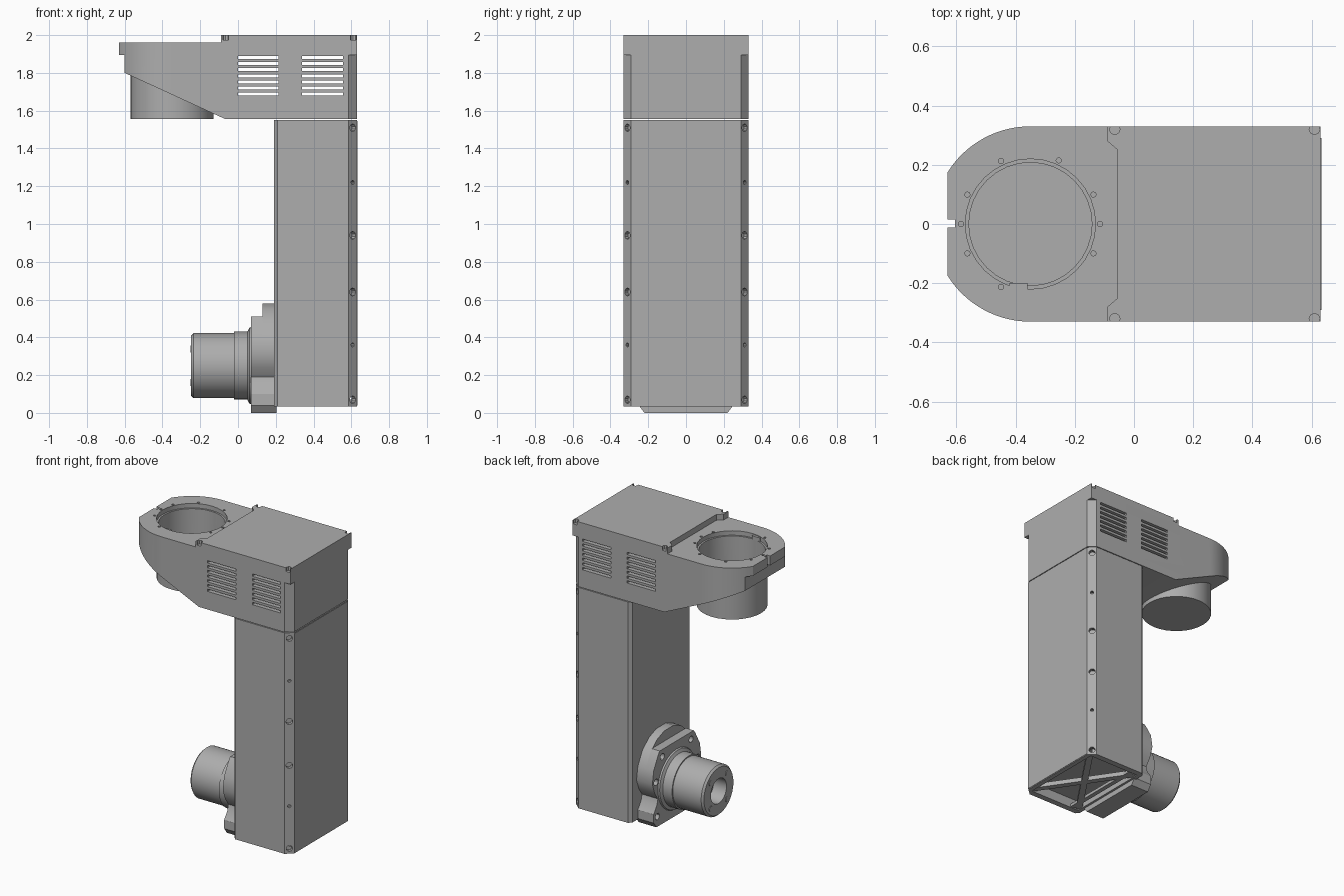
import bpy, bmesh, math
from mathutils import Vector, Matrix

cube = bpy.data.objects.get("Cube")
if cube:
    bpy.data.objects.remove(cube, do_unlink=True)

grey = bpy.data.materials.new("machine_grey")
grey.use_nodes = True
colour = (0.42, 0.42, 0.42, 1)
grey.diffuse_color = colour
grey.node_tree.nodes["Principled BSDF"].inputs["Base Color"].default_value = colour


def finish(name, bm, smooth=False):
    bmesh.ops.recalc_face_normals(bm, faces=bm.faces)
    mesh = bpy.data.meshes.new(name)
    bm.to_mesh(mesh)
    bm.free()
    mesh.materials.append(grey)
    ob = bpy.data.objects.new(name, mesh)
    bpy.context.collection.objects.link(ob)
    if smooth:
        shade(ob)
    return ob


def shade(ob):
    bpy.ops.object.select_all(action="DESELECT")
    ob.select_set(True)
    bpy.context.view_layer.objects.active = ob
    bpy.ops.object.shade_smooth_by_angle(angle=math.radians(30))


def add_prism(bm, outline, lo, hi, axis="z"):
    """Extrude a flat outline: (x, y) along z, (x, z) along y or (y, z) along x."""
    place = {"z": lambda a, b, c: (a, b, c), "y": lambda a, b, c: (a, c, b),
             "x": lambda a, b, c: (c, a, b)}[axis]
    rings = [[bm.verts.new(place(a, b, c)) for a, b in outline] for c in (lo, hi)]
    bm.faces.new(rings[0])
    bm.faces.new(rings[1])
    n = len(outline)
    for i in range(n):
        j = (i + 1) % n
        bm.faces.new((rings[0][i], rings[0][j], rings[1][j], rings[1][i]))


def prism(name, outline, lo, hi, axis="z", smooth=False):
    bm = bmesh.new()
    add_prism(bm, outline, lo, hi, axis)
    return finish(name, bm, smooth)


def rect(a0, a1, b0, b1):
    return [(a0, b0), (a1, b0), (a1, b1), (a0, b1)]


def add_rod(bm, centre, direction, radius, length, sides=10):
    turn = Vector(direction).to_track_quat("Z", "Y").to_matrix().to_4x4()
    bmesh.ops.create_cone(bm, cap_ends=True, segments=sides, radius1=radius, radius2=radius,
                          depth=length, matrix=Matrix.Translation(centre) @ turn)


def circle(cx, cy, r, sides=32):
    return [(cx + r * math.cos(math.tau * i / sides), cy + r * math.sin(math.tau * i / sides))
            for i in range(sides)]


def lathe_x(name, profile, cz, sides=32):
    """Spin (x, radius) points round a horizontal axis at height cz."""
    bm = bmesh.new()
    pts = [bm.verts.new((x, 0, cz + r)) for x, r in profile]
    edges = [bm.edges.new(p) for p in zip(pts, pts[1:])]
    bmesh.ops.spin(bm, geom=pts + edges, cent=(0, 0, cz), axis=(1, 0, 0),
                   angle=math.tau, steps=sides)
    bmesh.ops.remove_doubles(bm, verts=bm.verts, dist=1e-4)
    return finish(name, bm, True)


def cut(ob, cutters):
    for c in cutters:
        mod = ob.modifiers.new("cut", "BOOLEAN")
        mod.operation, mod.solver, mod.object = "DIFFERENCE", "EXACT", c
        bpy.context.view_layer.objects.active = ob
        bpy.ops.object.modifier_apply(modifier=mod.name)


W, BACK = 0.33, 0.63       # half width, rear face
HX, HR = -0.35, 0.22       # centre and radius of the round socket
chamfer = [(BACK - 0.045, -W), (BACK, -W + 0.04), (BACK, W - 0.04), (BACK - 0.045, W)]

# Column with bevelled corners and a hollow base
column = prism("column", [(0.21, -W)] + chamfer + [(0.21, W), (0.19, W - 0.02), (0.19, -W + 0.02)],
               0.035, 1.55)
recess = prism("base_cutter", rect(0.22, 0.6, -0.29, 0.29), 0, 0.10)

# Screw holes down the bevelled corners
bm = bmesh.new()
for z, r in ((1.51, 0.02), (1.22, 0.011), (0.94, 0.021), (0.64, 0.021), (0.36, 0.011), (0.07, 0.02)):
    for s in (-1, 1):
        add_rod(bm, (0.607, s * 0.31, z), (1, s, 0), r, 0.05)
screw_cut = finish("screw_cutter", bm)
cut(column, [recess, screw_cut])

# Crossed braces and bars in the base
for s in (-1, 1):
    bm = bmesh.new()
    a, b = Vector((0.22, -0.28 * s)), Vector((0.6, 0.28 * s))
    n = (b - a).orthogonal().normalized() * 0.02
    add_prism(bm, [a + n, a - n, b - n, b + n], 0.04, 0.07)
    finish("base_brace", bm)
prism("base_bar", rect(0.25, 0.28, -0.29, 0.29), 0.04, 0.06)

# Head: rounded nose, sloping underside, socket, vents
arc = []
end = math.acos((HX + 0.63) / W)
for i in range(17):
    t = math.pi / 2 - (math.pi / 2 - end) * i / 16
    arc.append((HX - W * math.cos(t), W * math.sin(t)))
nose = arc + [(x, -y) for x, y in reversed(arc)]
head = prism("head_body", nose + chamfer, 1.555, 1.895)
top = prism("head_rim", nose + rect(BACK, BACK, -W, W)[1:3], 1.895, 1.96)

slope = prism("slope_cutter", [(-0.8, 1.5), (-0.06, 1.5), (-0.06, 1.552), (-0.6, 1.80), (-0.8, 1.89)],
              -0.5, 0.5, "y")
under_lip = prism("lip_cutter", rect(-0.8, -0.60, 1.4, 1.895), -0.5, 0.5, "y")
socket = prism("socket_cutter", circle(HX, 0, 0.208), 1.58, 2.1)
ring = prism("ring_cutter", circle(HX, 0, HR), 1.93, 2.1)
notch = prism("notch_cutter", rect(-0.7, -0.605, -0.012, 0.016), 1.8, 2.1)
bm = bmesh.new()
for x0 in (0.0, 0.34):
    for i in range(7):
        z = 1.687 + i * 0.0325
        add_prism(bm, rect(x0, x0 + 0.215, z - 0.008, z + 0.008), -0.5, 0.5, "y")
vents = finish("vent_cutter", bm)
bm = bmesh.new()
for deg in (0, 25, 66, 115, 155, 180, 205, 245, 335):
    t = math.radians(deg)
    add_rod(bm, (HX + 0.235 * math.cos(t), 0.235 * math.sin(t), 1.96), (0, 0, 1), 0.009, 0.06, 8)
pins = finish("pin_cutter", bm)
cut(head, [under_lip, slope, socket, vents])
cut(top, [socket, ring, notch, pins])
for ob in (head, top):
    shade(ob)

# Cup hanging below the socket
cup = prism("socket_cup", circle(HX, 0, HR), 1.556, 1.90)
cut(cup, [socket])
shade(cup)
prism("socket_clip", rect(-0.42, -0.36, -0.25, -0.20), 1.93, 1.955)

# Raised lid with corner tabs
tabs = [(-0.055, 0.25), (-0.09, 0.28), (-0.09, W)]
lid = prism("top_lid", tabs + [(BACK, W), (BACK, -W)] + [(x, -y) for x, y in reversed(tabs)], 1.96, 2.0)
bm = bmesh.new()
for x in (-0.065, 0.61):
    for s in (-1, 1):
        add_rod(bm, (x, s * 0.32, 2.0), (0, 0, 1), 0.018, 0.05, 8)
lid_holes = finish("lid_cutter", bm)
cut(lid, [lid_holes])

# Rear cover seam
prism("rear_cover", rect(-W + 0.04, W - 0.04, 0.04, 1.545), 0.625, 0.633, "x")

# Drive flange: tall back plate and a shorter front plate
half = [(0.22, 0.0), (0.25, 0.04), (0.25, 0.10), (0.215, 0.15), (0.205, 0.19), (0.24, 0.24),
        (0.265, 0.31), (0.25, 0.40), (0.20, 0.49), (0.13, 0.55), (0.05, 0.58)]
low = [p for p in half if p[1] < 0.5] + [(0.185, 0.51)]
bm = bmesh.new()
for s in (-1, 1):
    for y, z in ((0.21, 0.07), (0.225, 0.31), (0.155, 0.46)):
        add_rod(bm, (0.07, s * y, z), (1, 0, 0), 0.022, 0.06, 12)
bolt_cut = finish("bolt_cutter", bm)
for name, side, x0, x1 in (("flange_back", half, 0.13, 0.205), ("flange_front", low, 0.07, 0.13)):
    plate = prism(name, side + [(-y, z) for y, z in reversed(side)], x0, x1, "x")
    if x0 < 0.1:
        cut(plate, [bolt_cut])
    shade(plate)

# Drive collar and motor barrel with an open bore
lathe_x("drive_collar", [(0.08, 0.21), (0.06, 0.20), (0.05, 0.18), (-0.02, 0.18), (-0.02, 0.16)], 0.25)
lathe_x("motor_barrel", [(0.0, 0.172), (-0.235, 0.172), (-0.248, 0.16), (-0.248, 0.085),
                         (-0.15, 0.085), (-0.15, 0)], 0.25)
bm = bmesh.new()
for i in range(4):
    t = math.radians(45 + 90 * i)
    add_rod(bm, (-0.248, 0.125 * math.cos(t), 0.25 + 0.125 * math.sin(t)), (1, 0, 0), 0.018, 0.008)
finish("motor_screws", bm, True)

for ob in (recess, screw_cut, slope, under_lip, socket, ring, notch, vents, pins, lid_holes, bolt_cut):
    bpy.data.objects.remove(ob, do_unlink=True)
